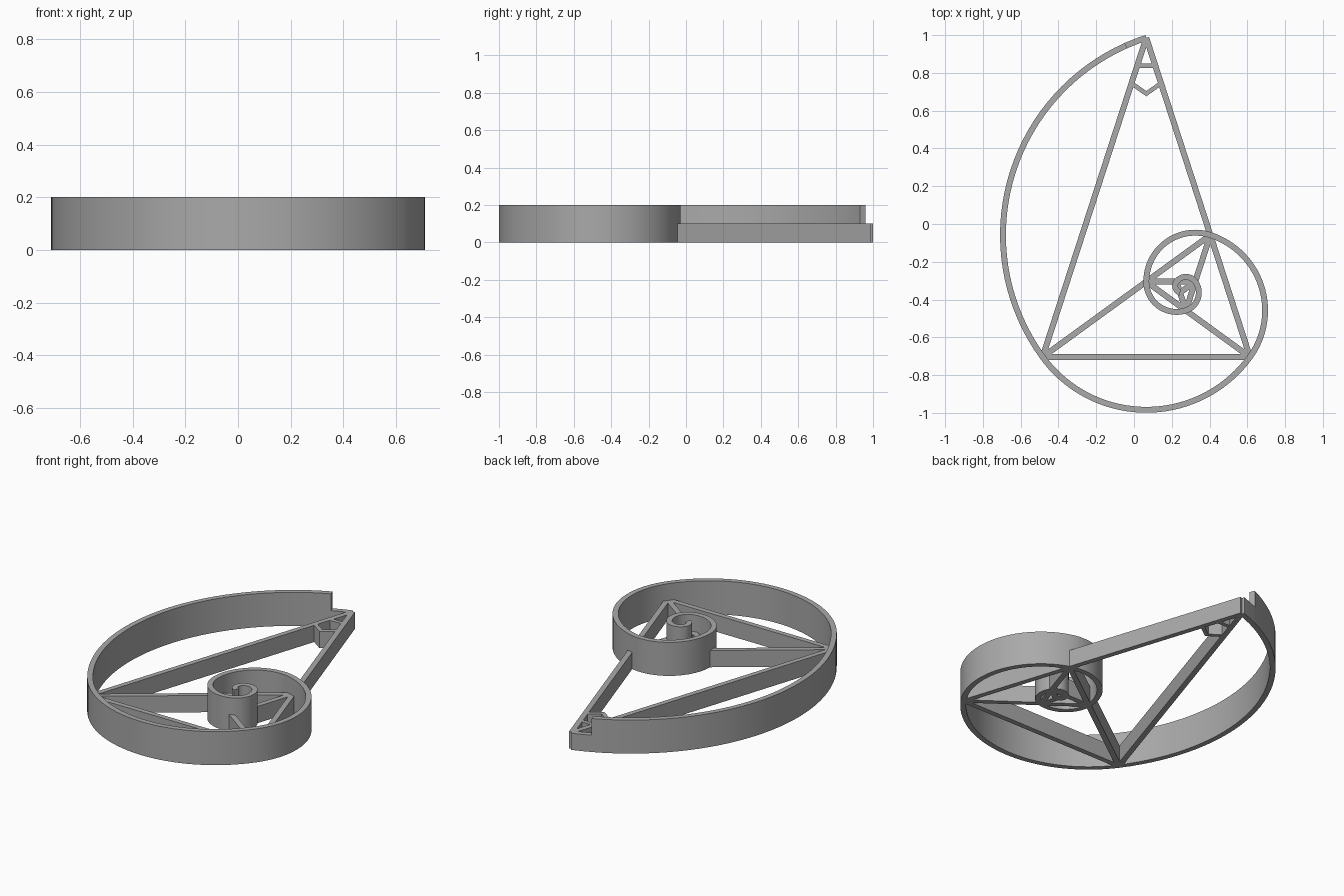
import bpy
import math
from mathutils import Vector

cube = bpy.data.objects.get("Cube")
if cube:
    bpy.data.objects.remove(cube, do_unlink=True)

PHI = (1 + math.sqrt(5)) / 2
WALL = 0.031
LOW, HIGH = 0.1, 0.2

grey = bpy.data.materials.new("plain grey")
grey.use_nodes = True
colour = (0.4, 0.4, 0.4, 1)
grey.diffuse_color = colour
grey.node_tree.nodes["Principled BSDF"].inputs["Base Color"].default_value = colour


def ribbon(name, path, normals, height, width=WALL, z=0.0):
    """Upright wall of constant thickness that follows a flat path."""
    verts, faces = [], []
    for p, n in zip(path, normals):
        for side, level in ((-1, z), (1, z), (1, z + height), (-1, z + height)):
            q = p + n * side * width / 2
            verts.append((q.x, q.y, level))
    for i in range(len(path) - 1):
        a, b = 4 * i, 4 * i + 4
        for k in range(4):
            m = (k + 1) % 4
            faces.append((a + k, a + m, b + m, b + k))
    last = len(verts) - 4
    faces += [(3, 2, 1, 0), (last, last + 1, last + 2, last + 3)]
    mesh = bpy.data.meshes.new(name)
    mesh.from_pydata(verts, [], faces)
    mesh.materials.append(grey)
    obj = bpy.data.objects.new(name, mesh)
    bpy.context.collection.objects.link(obj)
    # Make all the walls face outward
    import bmesh
    bm = bmesh.new()
    bm.from_mesh(mesh)
    bmesh.ops.recalc_face_normals(bm, faces=bm.faces)
    bm.to_mesh(mesh)
    bm.free()
    return obj


def bar(name, a, b, width=WALL, height=LOW):
    d = (b - a).normalized()
    n = Vector((-d.y, d.x))
    return ribbon(name, [a, b], [n, n], height, width)


# Corners of the nested golden triangles
base, mid, foot = 1.098, 0.065, -0.704
rise = base / 2 * math.tan(math.radians(72))
corners = [Vector((mid, foot + rise)),
           Vector((mid - base / 2, foot)),
           Vector((mid + base / 2, foot))]
for i in range(8):
    corners.append(corners[i] + (corners[i + 2] - corners[i]) / PHI)

# Triangle bars
bar("left_side_bar", corners[0], corners[1])
bar("base_bar", corners[1], corners[2])
for i in range(7):
    bar(f"nested_bar_{i + 1}", corners[i], corners[i + 2])

# Spiral of joined arcs, each turning through 108 degrees
path, normals = [], []
STEPS = 36
for i in range(8):
    centre = corners[i + 3]
    spoke = corners[i] - centre
    start, radius = math.atan2(spoke.y, spoke.x), spoke.length
    for s in range(0 if i == 0 else 1, STEPS + 1):
        angle = start + math.radians(108) * s / STEPS
        n = Vector((math.cos(angle), math.sin(angle)))
        path.append(centre + n * radius)
        normals.append(n)

# The tall wall stops short of the tip; a low piece completes it
cut = 2
walls = [ribbon("spiral_wall", path[cut:], normals[cut:], HIGH),
         ribbon("spiral_low_tip", path[:cut + 1], normals[:cut + 1], LOW)]
for wall in walls:
    bpy.ops.object.select_all(action="DESELECT")
    wall.select_set(True)
    bpy.context.view_layer.objects.active = wall
    bpy.ops.object.shade_smooth_by_angle(angle=math.radians(30))

# Hanging loop below the apex: crossbar and a V
half = math.tan(math.radians(18))
cross_y, v_top, v_low = 0.837, 0.745, 0.69
top = corners[0].y
reach = half * (top - cross_y)
bar("apex_crossbar", Vector((mid - reach, cross_y)), Vector((mid + reach, cross_y)), 0.024)
reach = half * (top - v_top)
up = Vector((0, 1))
ribbon("apex_v_brace",
       [Vector((mid - reach, v_top)), Vector((mid, v_low)), Vector((mid + reach, v_top))],
       [up] * 3, LOW, 0.028)
